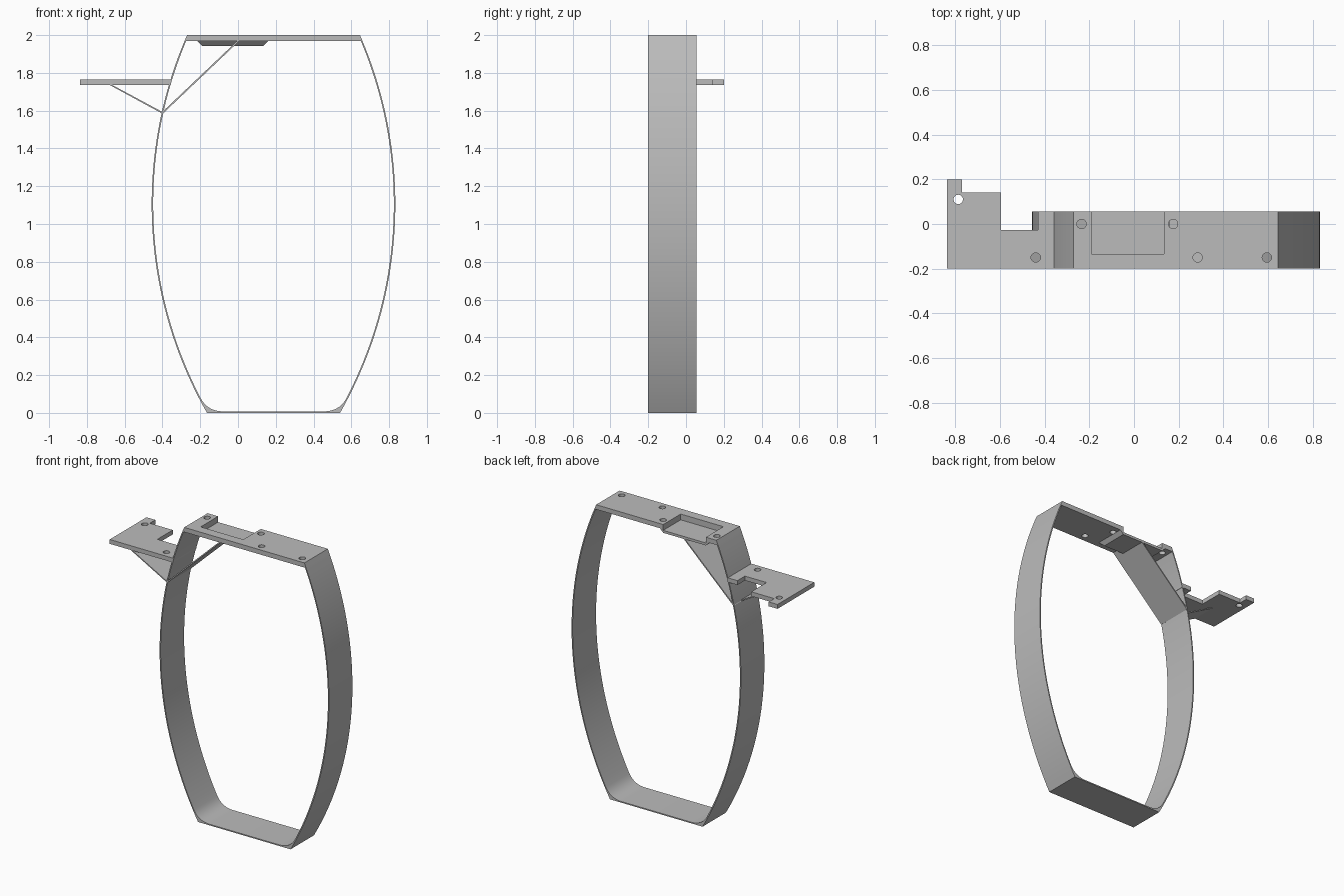
import bpy, bmesh, math
from mathutils import Vector

cube = bpy.data.objects.get("Cube")
if cube:
    bpy.data.objects.remove(cube, do_unlink=True)

GREY = bpy.data.materials.new("plain grey")
GREY.use_nodes = True
COLOUR = (0.5, 0.5, 0.5, 1)
GREY.diffuse_color = COLOUR
GREY.node_tree.nodes["Principled BSDF"].inputs["Base Color"].default_value = COLOUR

CX = 0.188                # centre line of the hoop
FRONT, BACK = -0.2, 0.055  # depth of the hoop
TOP, UNDER = 2.0, 1.968    # top plate faces
WALL = 0.008
RADIUS, BULGE, BULGE_Z = 2.233, 0.645, 1.105


def half_width(z, inset=0):
    """Half width of the bowed hoop at height z."""
    r = RADIUS - inset
    return BULGE - RADIUS + math.sqrt(r * r - (z - BULGE_Z) ** 2)


def prism(name, outline, start, direction):
    """Extrude a flat outline along y (x, z points) or z (x, y points)."""
    bm = bmesh.new()
    if direction.y:
        verts = [bm.verts.new((a, start, b)) for a, b in outline]
    else:
        verts = [bm.verts.new((a, b, start)) for a, b in outline]
    face = bm.faces.new(verts)
    out = bmesh.ops.extrude_face_region(bm, geom=[face])
    moved = [v for v in out["geom"] if isinstance(v, bmesh.types.BMVert)]
    bmesh.ops.translate(bm, verts=moved, vec=direction)
    bmesh.ops.recalc_face_normals(bm, faces=bm.faces)
    mesh = bpy.data.meshes.new(name)
    bm.to_mesh(mesh)
    bm.free()
    mesh.materials.append(GREY)
    ob = bpy.data.objects.new(name, mesh)
    bpy.context.collection.objects.link(ob)
    return ob


def along_y(name, outline, y0=FRONT, y1=BACK):
    return prism(name, outline, y0, Vector((0, y1 - y0, 0)))


def along_z(name, outline, z0, z1):
    return prism(name, outline, z0, Vector((0, 0, z1 - z0)))


def activate(ob):
    bpy.ops.object.select_all(action="DESELECT")
    ob.select_set(True)
    bpy.context.view_layer.objects.active = ob


def cut(ob, cutter):
    mod = ob.modifiers.new("cut", "BOOLEAN")
    mod.operation = "DIFFERENCE"
    mod.solver = "EXACT"
    mod.object = cutter
    activate(ob)
    bpy.ops.object.modifier_apply(modifier=mod.name)


def drill(ob, centres, z0, z1, radius=0.021):
    for x, y in centres:
        ring = [(x + radius * math.cos(i * math.tau / 24),
                 y + radius * math.sin(i * math.tau / 24)) for i in range(24)]
        bit = along_z("drill", ring, z0, z1)
        cut(ob, bit)
        bpy.data.objects.remove(bit, do_unlink=True)


# Bowed hoop: thin curved sides, flat base and filleted inner corners
STEPS = 48
outer = [(half_width(z), z) for z in (UNDER * (1 - i / STEPS) for i in range(STEPS + 1))]
low = 0.075
inner = [(half_width(z, WALL), z)
         for z in (UNDER + (low - UNDER) * i / STEPS for i in range(STEPS + 1))]
p0 = Vector(inner[-1])
p1 = Vector((half_width(WALL, WALL), WALL))
p2 = Vector((0.265, WALL))
for i in range(1, 11):
    t = i / 10
    inner.append(tuple(p0 * (1 - t) ** 2 + p1 * 2 * t * (1 - t) + p2 * t * t))
loop = [(CX - x, z) for x, z in outer] + [(CX + x, z) for x, z in reversed(outer)]
loop += [(CX + x, z) for x, z in inner] + [(CX - x, z) for x, z in reversed(inner)]
hoop = along_y("hoop_band", loop)
activate(hoop)
bpy.ops.object.shade_smooth_by_angle(angle=math.radians(25))

# Top plate with sloped ends and a tray below it
a, b = half_width(TOP), half_width(UNDER)
plate = along_y("top_plate", [(CX - a, TOP), (CX + a, TOP), (CX + b, UNDER), (CX - b, UNDER)])
P0, P1, PF = -0.19, 0.135, -0.135     # pocket left, right and front
LIP = 0.025
tray = along_y("pocket_tray", [(P0 - LIP, UNDER), (P1 + LIP, UNDER), (P1, 1.943), (P0, 1.943)],
               PF - LIP, BACK)
for v in tray.data.vertices:           # chamfer the tray front
    if v.co.z < 1.95 and v.co.y < 0:
        v.co.y = PF

# Diagonal brace inside the hoop, foot of both braces on the side wall
brace = along_y("inner_brace", [(-0.406, 1.588), (-0.396, 1.586), (0.006, UNDER), (-0.006, UNDER)])

pocket = along_z("pocket_cutter", [(P0, PF), (P1, PF), (P1, 0.2), (P0, 0.2)], 1.96, 2.1)
for part in (plate, tray, brace):
    cut(part, pocket)
bpy.data.objects.remove(pocket, do_unlink=True)
drill(plate, [(-0.235, 0), (0.175, 0), (0.285, -0.15), (0.595, -0.15)], 1.9, 2.1)

# Side shelf with a notch and a rear tab
S0, S1 = 1.735, 1.765
wall_x = CX - half_width(S1) + 0.002
shelf = along_z("side_shelf", [
    (-0.837, FRONT), (wall_x, FRONT), (wall_x, BACK), (-0.43, BACK), (-0.43, -0.027),
    (-0.595, -0.027), (-0.595, 0.14), (-0.77, 0.14), (-0.77, 0.2), (-0.837, 0.2)], S0, S1)
drill(shelf, [(-0.787, 0.11), (-0.44, -0.15)], 1.7, 1.8)

# Sloping brace under the shelf
along_y("shelf_brace", [(-0.678, S0), (-0.664, S0), (-0.398, 1.592), (-0.4, 1.584)], FRONT, -0.027)
bpy.ops.object.select_all(action="DESELECT")
